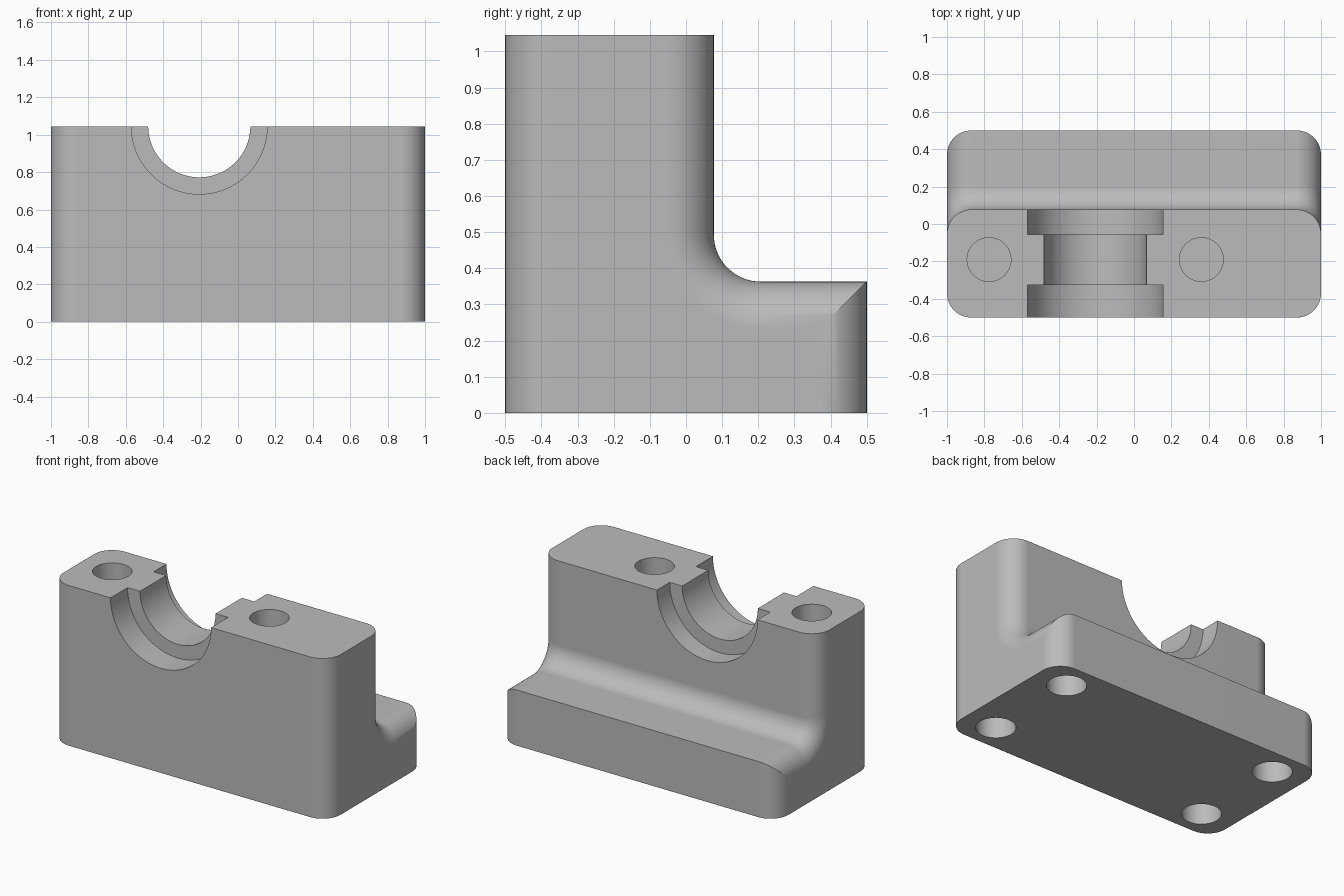
import bpy, bmesh
from math import sin, cos, pi

cube = bpy.data.objects.get("Cube")
if cube:
    bpy.data.objects.remove(cube, do_unlink=True)

HEIGHT, STEP = 1.045, 0.363       # top of the tower, top of the step
FRONT, WALL, BACK = -0.5, 0.077, 0.5
ROUND, FILLET = 0.13, 0.13
AXIS_X, AXIS_Y = -0.207, -0.19    # centre of the bearing saddle
SEGMENTS = 16

grey = bpy.data.materials.new("plain grey")
grey.use_nodes = True
colour = (0.5, 0.5, 0.5, 1)
grey.diffuse_color = colour
grey.node_tree.nodes["Principled BSDF"].inputs["Base Color"].default_value = colour


def section(inset):
    """L-shaped side profile, with its vertical walls and step drawn inwards."""
    points = [(FRONT + inset, 0), (BACK - inset, 0), (BACK - inset, STEP - inset)]
    radius = FILLET + inset
    for i in range(SEGMENTS + 1):
        a = pi / 2 * i / SEGMENTS
        points.append((WALL + FILLET - radius * sin(a), STEP + FILLET - radius * cos(a)))
    return points + [(WALL - inset, HEIGHT), (FRONT + inset, HEIGHT)]


# Body: profiles lofted along x, shrinking towards both ends to round the edges
angles = [pi / 2 * i / SEGMENTS for i in range(SEGMENTS + 1)]
end = [(1 - ROUND + ROUND * sin(a), ROUND * (1 - cos(a))) for a in angles]
stations = [(-x, d) for x, d in reversed(end)] + end
bm = bmesh.new()
rings = [[bm.verts.new((x, y, z)) for y, z in section(d)] for x, d in stations]
for a, b in zip(rings, rings[1:]):
    for i in range(len(a)):
        j = (i + 1) % len(a)
        bm.faces.new((a[i], a[j], b[j], b[i]))
bm.faces.new(rings[0])
bm.faces.new(rings[-1])
bmesh.ops.recalc_face_normals(bm, faces=bm.faces)
mesh = bpy.data.meshes.new("bearing_block")
bm.to_mesh(mesh)
bm.free()
mesh.materials.append(grey)
block = bpy.data.objects.new("bearing_block", mesh)
bpy.context.collection.objects.link(block)


def cut(radius, depth, location, along_y=False):
    """Subtract a cylinder from the block."""
    sides = 96
    bpy.ops.mesh.primitive_cylinder_add(vertices=sides, radius=radius, depth=depth)
    tool = bpy.context.object
    tool.name = "cutter"
    tool.hide_render = True
    tool.data.materials.append(grey)
    tool.location = location
    tool.rotation_euler = (pi / 2 if along_y else 0, 0, 0)
    if along_y:
        tool.rotation_euler.y = pi / sides
    bpy.context.view_layer.objects.active = block
    mod = block.modifiers.new("cut", "BOOLEAN")
    mod.operation, mod.solver, mod.object = "DIFFERENCE", "EXACT", tool
    bpy.ops.object.modifier_apply(modifier=mod.name)
    bpy.data.objects.remove(tool, do_unlink=True)


# Half-round saddle with a wider recess at each mouth
cut(0.273, 1.2, (AXIS_X, AXIS_Y, HEIGHT), True)
cut(0.363, 0.4, (AXIS_X, -0.055 + 0.2, HEIGHT), True)
cut(0.363, 0.4, (AXIS_X, -0.325 - 0.2, HEIGHT), True)

# Blind cap-bolt holes in the top
for x in (-0.775, 0.36):
    cut(0.117, 0.9, (x, AXIS_Y, HEIGHT))

# Blind mounting holes in the base
for x in (-0.78, 0.78):
    for y in (-0.32, 0.32):
        cut(0.117, 0.5, (x, y, 0))

# Smooth curves, crisp edges
bpy.ops.object.select_all(action="DESELECT")
block.select_set(True)
bpy.context.view_layer.objects.active = block
bpy.ops.object.shade_smooth_by_angle(angle=pi / 7)
normals = block.modifiers.new("flat_faces", "WEIGHTED_NORMAL")
normals.keep_sharp = True
